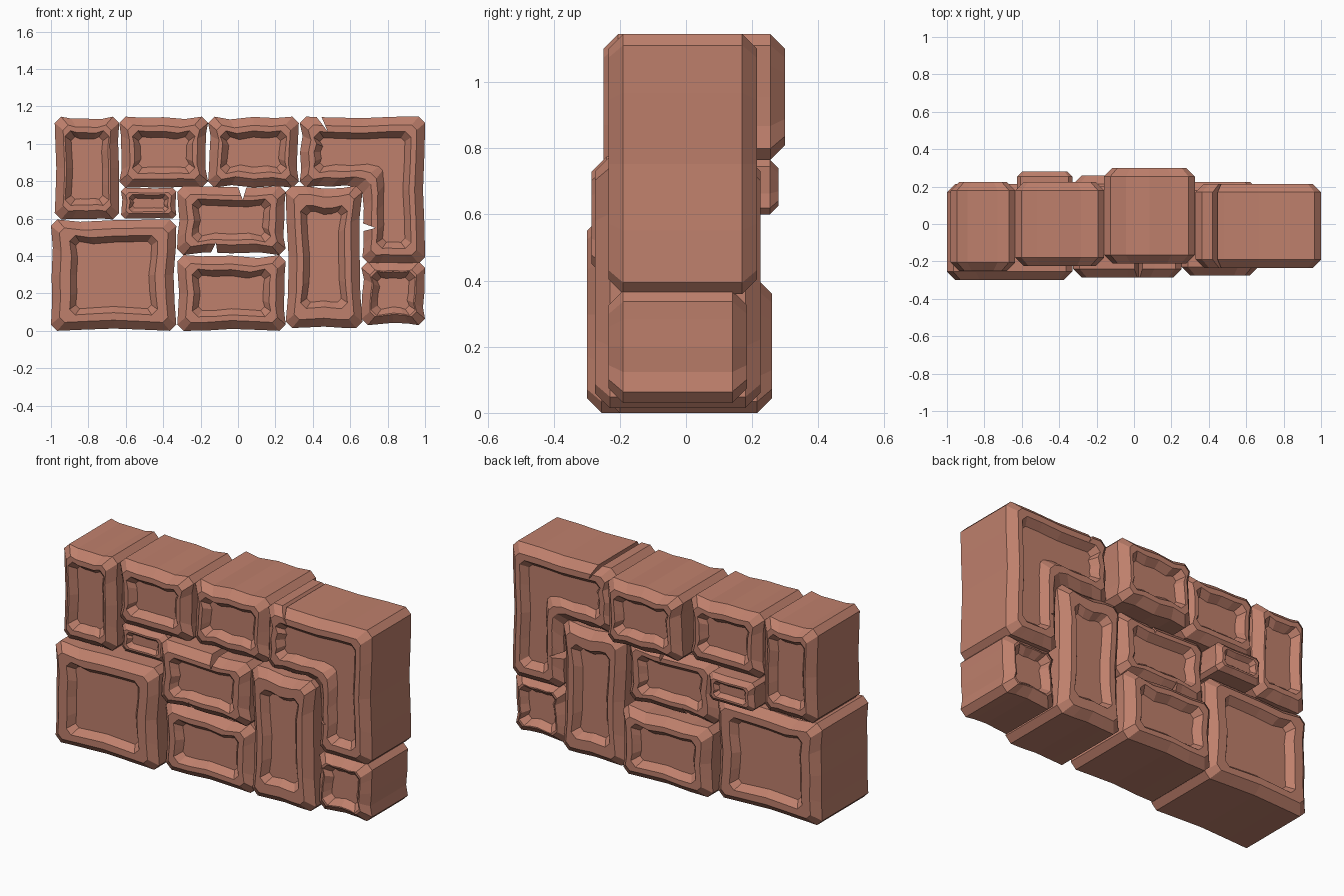
import bpy, bmesh, random
from mathutils import Vector

if "Cube" in bpy.data.objects:
    bpy.data.objects.remove(bpy.data.objects["Cube"])

random.seed(4)

stone = bpy.data.materials.new("terracotta_stone")
stone.diffuse_color = (0.52, 0.215, 0.15, 1)
stone.use_nodes = True
stone.node_tree.nodes["Principled BSDF"].inputs["Base Color"].default_value = stone.diffuse_color


def outline(corners, waves, ox, oz, chamfer):
    """Inset rectilinear outline with chamfered corners and wavy edges."""
    n = len(corners)
    P = [Vector(c) for c in corners]
    normals = []
    for i in range(n):
        d = (P[(i + 1) % n] - P[i]).normalized()
        normals.append(Vector((-d.y, d.x)))
    Q = []
    for i in range(n):
        s = normals[i - 1] + normals[i]
        Q.append(P[i] + Vector((s.x * ox, s.y * oz)))
    pts = []
    for i in range(n):
        a, b = Q[i], Q[(i + 1) % n]
        d = (b - a).normalized()
        a, b = a + d * chamfer, b - d * chamfer
        pts.append(a)
        for t, w in waves[i]:
            pts.append(a.lerp(b, t) + normals[i] * w)
        pts.append(b)
    return pts


def block(name, corners, y0, y1, rim, bevel=0.045, slope=0.033, depth=0.04):
    """Chamfered stone with a sunken panel on the front and the back."""
    n = len(corners)
    waves = []
    for i in range(n):
        L = (Vector(corners[(i + 1) % n]) - Vector(corners[i])).length
        amp = min(0.016, L * 0.04)
        ts = (0.22, 0.5, 0.8) if L > 0.3 else (0.35, 0.7)
        waves.append([(t, random.uniform(0, amp)) for t in ts])
    rx, rz = rim
    c = bevel * 0.75
    half = [(rx + slope, rz + slope, c * 0.6, depth),
            (rx, rz, c * 0.9, 0),
            (bevel, bevel, c * 0.8, 0),
            (0, 0, c, bevel)]
    levels = [(ox, oz, ch, y0 + d) for ox, oz, ch, d in half]
    levels += [(ox, oz, ch, y1 - d) for ox, oz, ch, d in reversed(half)]
    bm = bmesh.new()
    rings = []
    for ox, oz, ch, y in levels:
        rings.append([bm.verts.new((p.x, y, p.y))
                      for p in outline(corners, waves, ox, oz, ch)])
    for a, b in zip(rings, rings[1:]):
        for i in range(len(a)):
            j = (i + 1) % len(a)
            bm.faces.new((a[i], a[j], b[j], b[i]))
    bm.faces.new(rings[0])
    bm.faces.new(rings[-1])
    bmesh.ops.recalc_face_normals(bm, faces=bm.faces)
    return finish(name, bm)


def finish(name, bm):
    me = bpy.data.meshes.new(name)
    bm.to_mesh(me)
    bm.free()
    me.materials.append(stone)
    ob = bpy.data.objects.new(name, me)
    bpy.context.collection.objects.link(ob)
    return ob


def crack(target, name, tri):
    """Cut a thin wedge through the stone along y."""
    bm = bmesh.new()
    f = [bm.verts.new((x, -0.5, z)) for x, z in tri]
    b = [bm.verts.new((x, 0.5, z)) for x, z in tri]
    bm.faces.new(f)
    bm.faces.new(b[::-1])
    for i in range(3):
        j = (i + 1) % 3
        bm.faces.new((f[i], f[j], b[j], b[i]))
    bmesh.ops.recalc_face_normals(bm, faces=bm.faces)
    cutter = finish(name, bm)
    cutter.hide_render = True
    cutter.display_type = 'WIRE'
    mod = target.modifiers.new(name, 'BOOLEAN')
    mod.operation = 'DIFFERENCE'
    mod.solver = 'EXACT'
    mod.object = cutter


def rect(x0, x1, z0, z1):
    return [(x0, z0), (x1, z0), (x1, z1), (x0, z1)]


# Rectangular stones: name, (x0, x1, z0, z1), front y, back y, panel margins
stones = [
    ("top_left_stone", (-0.98, -0.635, 0.595, 1.145), -0.25, 0.225, (0.055, 0.075)),
    ("top_second_stone", (-0.635, -0.16, 0.765, 1.145), -0.225, 0.225, (0.07, 0.075)),
    ("top_third_stone", (-0.16, 0.325, 0.765, 1.145), -0.21, 0.30, (0.065, 0.075)),
    ("middle_stone", (-0.325, 0.255, 0.405, 0.775), -0.285, 0.20, (0.08, 0.07)),
    ("bottom_middle_stone", (-0.325, 0.255, 0.0, 0.405), -0.245, 0.26, (0.08, 0.075)),
    ("bottom_left_stone", (-1.0, -0.33, 0.0, 0.595), -0.30, 0.215, (0.10, 0.085)),
    ("tall_stone", (0.255, 0.665, 0.015, 0.775), -0.275, 0.225, (0.08, 0.105)),
    ("bottom_right_stone", (0.66, 1.0, 0.03, 0.37), -0.235, 0.185, (0.052, 0.052)),
]
built = {}
for name, r, y0, y1, rim in stones:
    built[name] = block(name, rect(*r), y0, y1, rim)

# Small filler stone
block("small_stone", rect(-0.625, -0.33, 0.6, 0.765), -0.2, 0.28,
      (0.042, 0.036), bevel=0.026, slope=0.02, depth=0.025)

# L-shaped corner stone
corner = block("corner_stone",
               [(0.665, 0.36), (1.0, 0.36), (1.0, 1.145), (0.33, 1.145),
                (0.33, 0.765), (0.665, 0.765)],
               -0.235, 0.215, (0.075, 0.08))

# Cracks
crack(built["middle_stone"], "middle_top_crack",
      [(-0.01, 0.8), (0.055, 0.8), (0.025, 0.70)])
crack(built["middle_stone"], "middle_bottom_crack",
      [(-0.165, 0.38), (-0.105, 0.38), (-0.118, 0.47)])
crack(corner, "corner_top_crack",
      [(0.40, 1.17), (0.435, 1.17), (0.48, 1.065)])
crack(corner, "corner_side_crack",
      [(0.64, 0.585), (0.64, 0.525), (0.735, 0.55)])
